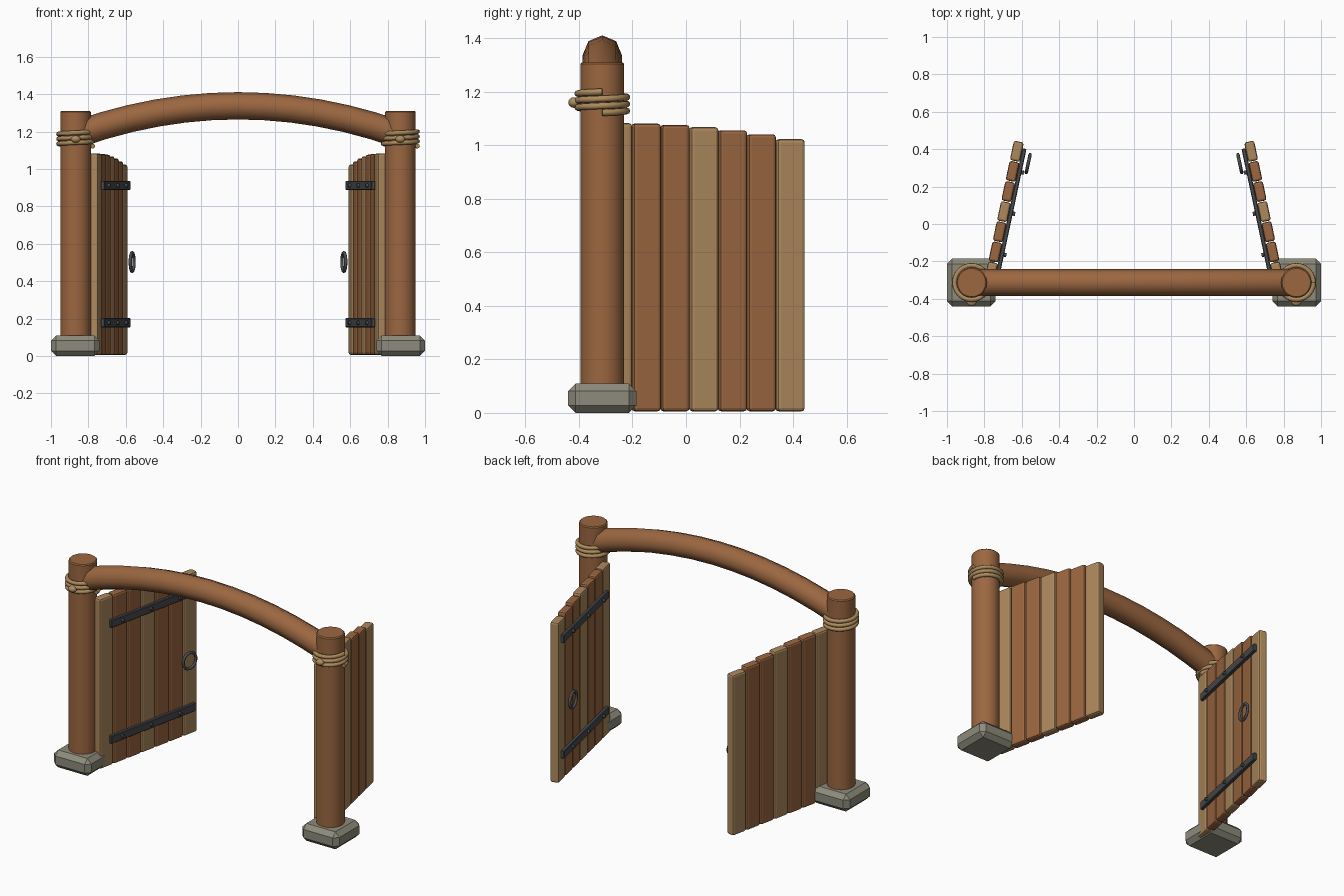
import bpy
import math
from mathutils import Vector

cube = bpy.data.objects.get("Cube")
if cube:
    bpy.data.objects.remove(cube, do_unlink=True)


def material(name, r, g, b):
    m = bpy.data.materials.new(name)
    m.use_nodes = True
    m.diffuse_color = (r, g, b, 1)
    m.node_tree.nodes["Principled BSDF"].inputs["Base Color"].default_value = (r, g, b, 1)
    return m


BROWN = material("brown_wood", 0.33, 0.135, 0.052)
TAN = material("tan_wood", 0.42, 0.25, 0.11)
ROPE = material("rope_fibre", 0.42, 0.26, 0.11)
STONE = material("grey_stone", 0.27, 0.26, 0.2)
IRON = material("dark_iron", 0.07, 0.072, 0.08)


def finish(name, mat, bevel=0, segments=1, smooth=False):
    ob = bpy.context.object
    ob.name = name
    ob.data.materials.append(mat)
    if smooth:
        bpy.ops.object.shade_smooth_by_angle(angle=math.radians(50))
    if bevel:
        mod = ob.modifiers.new("Bevel", "BEVEL")
        mod.width = bevel
        mod.segments = segments
        mod.limit_method = "ANGLE"
        mod.angle_limit = math.radians(50)
    return ob


def box(name, mat, loc, size, turn=0, bevel=0, segments=1):
    bpy.ops.mesh.primitive_cube_add(size=1, location=loc, rotation=(0, 0, turn))
    bpy.context.object.scale = size
    bpy.ops.object.transform_apply(location=False, rotation=False, scale=True)
    return finish(name, mat, bevel, segments)


def tube(name, mat, points, radius):
    curve = bpy.data.curves.new(name, "CURVE")
    curve.dimensions = "3D"
    curve.bevel_depth = radius
    curve.bevel_resolution = 2
    curve.use_fill_caps = True
    spline = curve.splines.new("POLY")
    spline.points.add(len(points) - 1)
    for p, co in zip(spline.points, points):
        p.co = (*co, 1)
    ob = bpy.data.objects.new(name, curve)
    bpy.context.collection.objects.link(ob)
    bpy.ops.object.select_all(action="DESELECT")
    ob.select_set(True)
    bpy.context.view_layer.objects.active = ob
    bpy.ops.object.convert(target="MESH")
    bpy.context.object.data.materials.clear()
    return finish(name, mat, smooth=True)


POST_X, POST_Y = 0.868, -0.313


def post(side, label):
    x = side * POST_X
    # Stone footing and round post
    box(label + "_footing", STONE, (side * 0.87, POST_Y, 0.055), (0.26, 0.255, 0.11), 0, 0.028)
    bpy.ops.mesh.primitive_cylinder_add(vertices=20, radius=0.082, depth=1.308,
                                        location=(x, POST_Y, 0.656))
    finish(label + "_post", BROWN, 0.006, 1, True)
    # Rope wound three times round the post, with a knot in front
    turns, steps = 3, 72
    coil = []
    for i in range(steps + 1):
        a = -2 * math.pi * turns * i / steps
        coil.append((x + 0.092 * math.cos(a), POST_Y + 0.092 * math.sin(a),
                     1.2 - 0.078 * i / steps))
    tube(label + "_rope", ROPE, coil, 0.0125)
    bpy.ops.mesh.primitive_uv_sphere_add(segments=12, ring_count=8, radius=0.022,
                                         location=(x, POST_Y - 0.105, 1.16))
    bpy.context.object.scale = (1.2, 1, 0.9)
    finish(label + "_knot", ROPE, smooth=True)


def gate(side, label):
    turn = side * math.radians(12)
    along = Vector((-math.sin(turn), math.cos(turn), 0))
    inward = Vector((-side * math.cos(turn), -side * math.sin(turn), 0))
    middle = Vector((side * 0.695, 0.066, 0))

    def spot(t, out, z):
        return middle + along * t + inward * out + Vector((0, 0, z))

    # Seven planks whose tops fall away towards the free edge
    for i in range(7):
        height = 1.083 - 0.06 * (i / 6) ** 2
        box(f"{label}_plank_{i + 1}", TAN if i % 3 == 0 else BROWN,
            spot((i - 3) * 0.11, 0, height / 2 + 0.003), (0.054, 0.106, height - 0.006),
            turn, 0.012, 2)
    # Iron straps with bolts
    for z, level in ((0.178, "lower"), (0.912, "upper")):
        box(f"{label}_{level}_strap", IRON, spot(0.02, 0.037, z), (0.022, 0.665, 0.05),
            turn, 0.004)
        for k in (-1, 0, 1):
            bpy.ops.mesh.primitive_cylinder_add(
                vertices=8, radius=0.011, depth=0.02, location=spot(k * 0.225, 0.051, z),
                rotation=(0, math.pi / 2, turn))
            finish(f"{label}_{level}_bolt_{k + 2}", IRON, smooth=True)
    # Ring handle
    bpy.ops.mesh.primitive_torus_add(
        major_segments=18, minor_segments=8, major_radius=0.05, minor_radius=0.009,
        location=spot(0.278, 0.073, 0.503), rotation=(0, math.pi / 2, turn))
    finish(label + "_ring_handle", IRON, smooth=True)


for side, label in ((-1, "right"), (1, "left")):
    post(side, label)
    gate(side, label + "_gate")

# Arched beam between the posts
span = 0.865
arch = []
for i in range(13):
    x = span * (i / 6 - 1)
    arch.append((x, POST_Y, 1.338 - 0.205 * x * x))
tube("arched_beam", BROWN, arch, 0.073)
